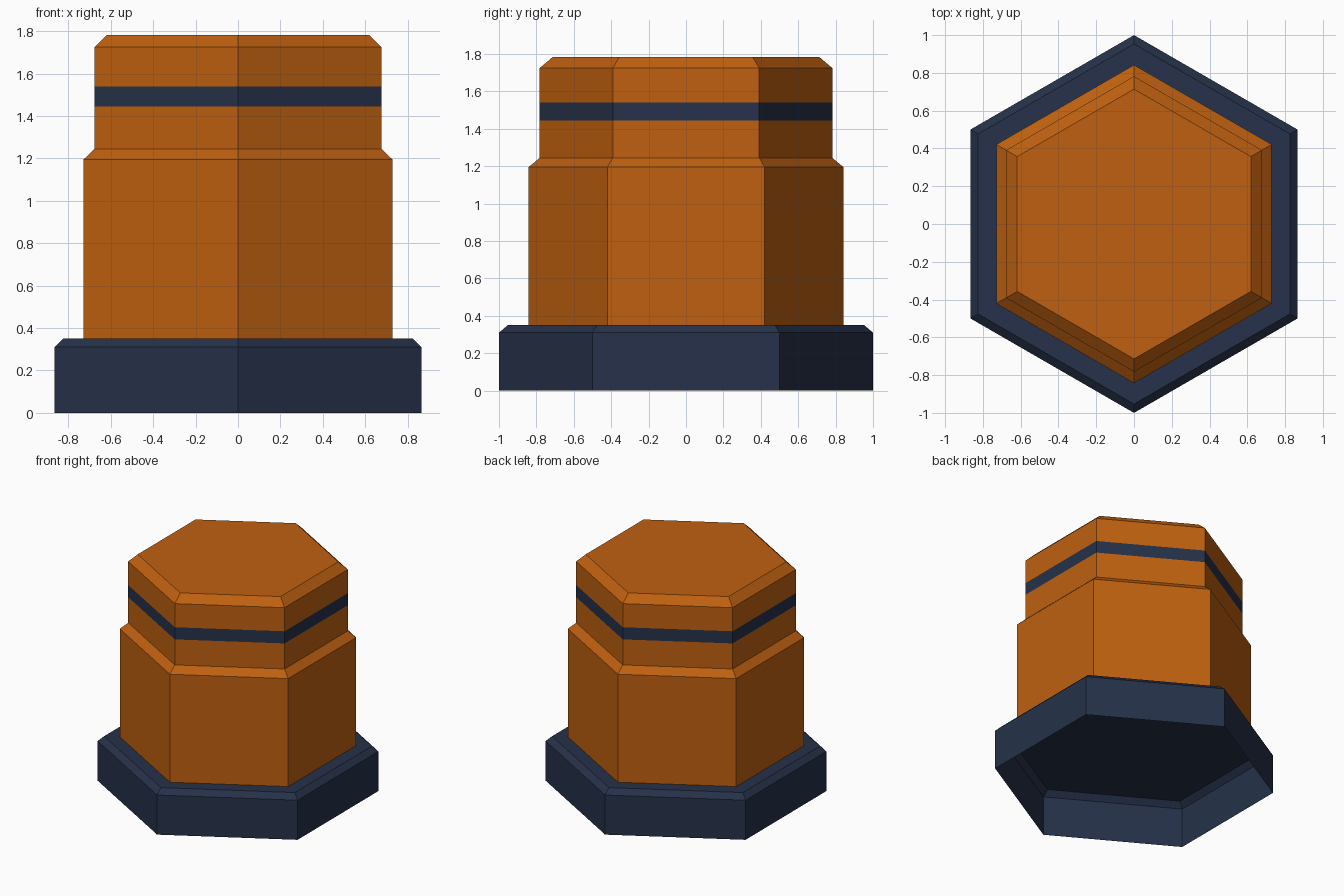
import bpy, bmesh, math

if "Cube" in bpy.data.objects:
    bpy.data.objects.remove(bpy.data.objects["Cube"])


def material(name, rgb):
    m = bpy.data.materials.new(name)
    m.diffuse_color = (*rgb, 1)
    m.use_nodes = True
    m.node_tree.nodes["Principled BSDF"].inputs["Base Color"].default_value = m.diffuse_color
    return m


orange = material("burnt_orange", (0.52, 0.118, 0.005))
navy = material("dark_navy", (0.019, 0.031, 0.067))


def hex_shell(name, profile, mats, band=None):
    """Stack hexagon rings (radius, z), cap the top, leave the bottom open."""
    bm = bmesh.new()
    rings = []
    for r, z in profile:
        rings.append([bm.verts.new((r * math.sin(i * math.pi / 3),
                                    -r * math.cos(i * math.pi / 3), z)) for i in range(6)])
    for lo, hi in zip(rings, rings[1:]):
        for i in range(6):
            j = (i + 1) % 6
            bm.faces.new((lo[i], lo[j], hi[j], hi[i]))
    bm.faces.new(rings[-1])
    # painted stripe chosen by height
    for f in bm.faces:
        if band and band[0] < f.calc_center_median().z < band[1]:
            f.material_index = 1
    me = bpy.data.meshes.new(name)
    bm.to_mesh(me)
    bm.free()
    for m in mats:
        me.materials.append(m)
    ob = bpy.data.objects.new(name, me)
    bpy.context.collection.objects.link(ob)
    return ob


# hollow flange, open underneath, with bevelled upper rim
hex_shell("base_flange", [(1.0, 0), (1.0, 0.31), (0.953, 0.35)], [navy])

# stepped body with bevelled shoulder, stripe and bevelled top
hex_shell("stepped_body",
          [(0.842, 0.35), (0.842, 1.195), (0.782, 1.245), (0.782, 1.445),
           (0.782, 1.54), (0.782, 1.725), (0.714, 1.783)],
          [orange, navy], band=(1.45, 1.53))
